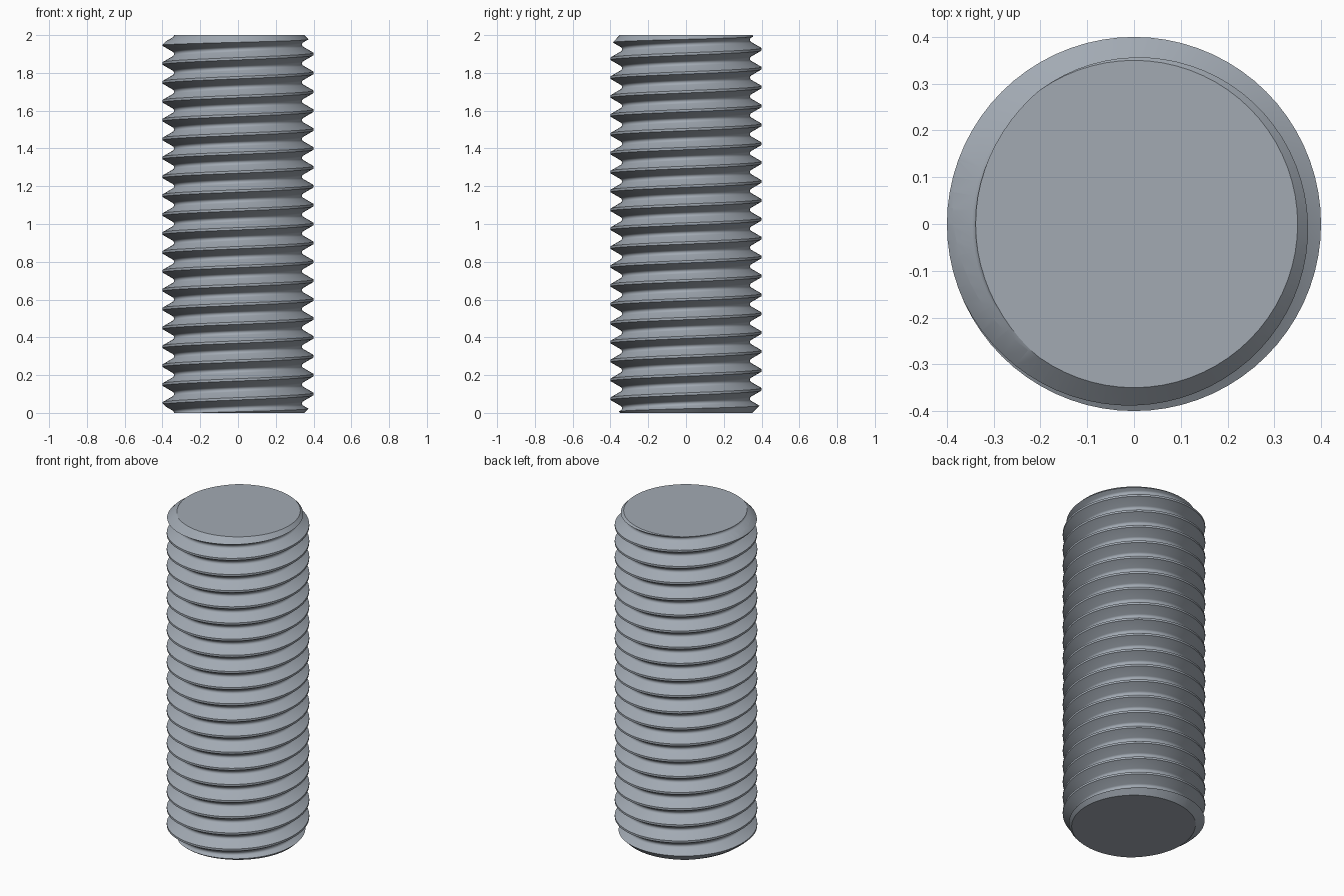
import bpy, bmesh
from math import pi, sin, cos, radians

if "Cube" in bpy.data.objects:
    bpy.data.objects.remove(bpy.data.objects["Cube"])

LENGTH, RADIUS, PITCH = 2.0, 0.4, 0.1
SEGMENTS = 72
TURNS = 24
FILLET = 0.144 * PITCH              # rounded thread root
ROOT = RADIUS - 0.6134 * PITCH
CHAMFER_RADIUS = 0.35

steel = bpy.data.materials.new("steel grey")
steel.use_nodes = True
colour = (0.36, 0.40, 0.45, 1)
steel.diffuse_color = colour
steel.node_tree.nodes["Principled BSDF"].inputs["Base Color"].default_value = colour


def make_object(name, bm):
    bmesh.ops.recalc_face_normals(bm, faces=bm.faces[:])
    mesh = bpy.data.meshes.new(name)
    bm.to_mesh(mesh)
    bm.free()
    mesh.materials.append(steel)
    obj = bpy.data.objects.new(name, mesh)
    bpy.context.collection.objects.link(obj)
    return obj


# One pitch of the thread: flat crest, straight flanks, rounded root
profile = [(RADIUS, -PITCH / 16), (RADIUS, PITCH / 16)]
for s in range(7):
    a = radians(-60 + 20 * s)
    profile.append((ROOT + FILLET * (1 - cos(a)), PITCH / 2 + FILLET * sin(a)))
n = len(profile)

# Helical surface, longer than the rod at both ends
bm = bmesh.new()
rows = TURNS * n
start = -2 * PITCH
columns = []
for i in range(SEGMENTS):
    angle = 2 * pi * i / SEGMENTS
    column = []
    for m in range(rows + (n if i == 0 else 0)):
        turn, j = divmod(m, n)
        r, dz = profile[j]
        z = start + PITCH * (turn + i / SEGMENTS) + dz
        column.append(bm.verts.new((r * cos(angle), r * sin(angle), z)))
    columns.append(column)
columns.append(columns[0][n:])      # each turn joins the next one up

for left, right in zip(columns, columns[1:]):
    for m in range(rows - 1):
        bm.faces.new((left[m], right[m], right[m + 1], left[m + 1]))

# Close both ends with fans
for row, step, z in ((0, columns[0][n - 1:0:-1], start),
                     (rows - 1, columns[0][rows + n - 2:rows - 1:-1], start + TURNS * PITCH)):
    loop = [c[row] for c in columns] + step
    centre = bm.verts.new((0, 0, z))
    for a, b in zip(loop, loop[1:] + loop[:1]):
        bm.faces.new((a, b, centre))
rod = make_object("threaded_rod", bm)

# Chamfered envelope that trims the rod to length
bm = bmesh.new()
rings = []
for r, z in ((CHAMFER_RADIUS, 0), (CHAMFER_RADIUS + 0.1, 0.1),
             (CHAMFER_RADIUS + 0.1, LENGTH - 0.1), (CHAMFER_RADIUS, LENGTH)):
    rings.append([bm.verts.new((r * cos(2 * pi * i / SEGMENTS), r * sin(2 * pi * i / SEGMENTS), z))
                  for i in range(SEGMENTS)])
for low, high in zip(rings, rings[1:]):
    for i in range(SEGMENTS):
        k = (i + 1) % SEGMENTS
        bm.faces.new((low[i], low[k], high[k], high[i]))
bm.faces.new(rings[0])
bm.faces.new(rings[-1])
envelope = make_object("end_trimmer", bm)
envelope.hide_render = True

trim = rod.modifiers.new("trim ends", 'BOOLEAN')
trim.operation = 'INTERSECT'
trim.solver = 'EXACT'
trim.object = envelope
bpy.ops.object.select_all(action='DESELECT')
rod.select_set(True)
bpy.context.view_layer.objects.active = rod
bpy.ops.object.modifier_apply(modifier=trim.name)
bpy.data.objects.remove(envelope)
bpy.ops.object.shade_smooth_by_angle(angle=radians(30))
